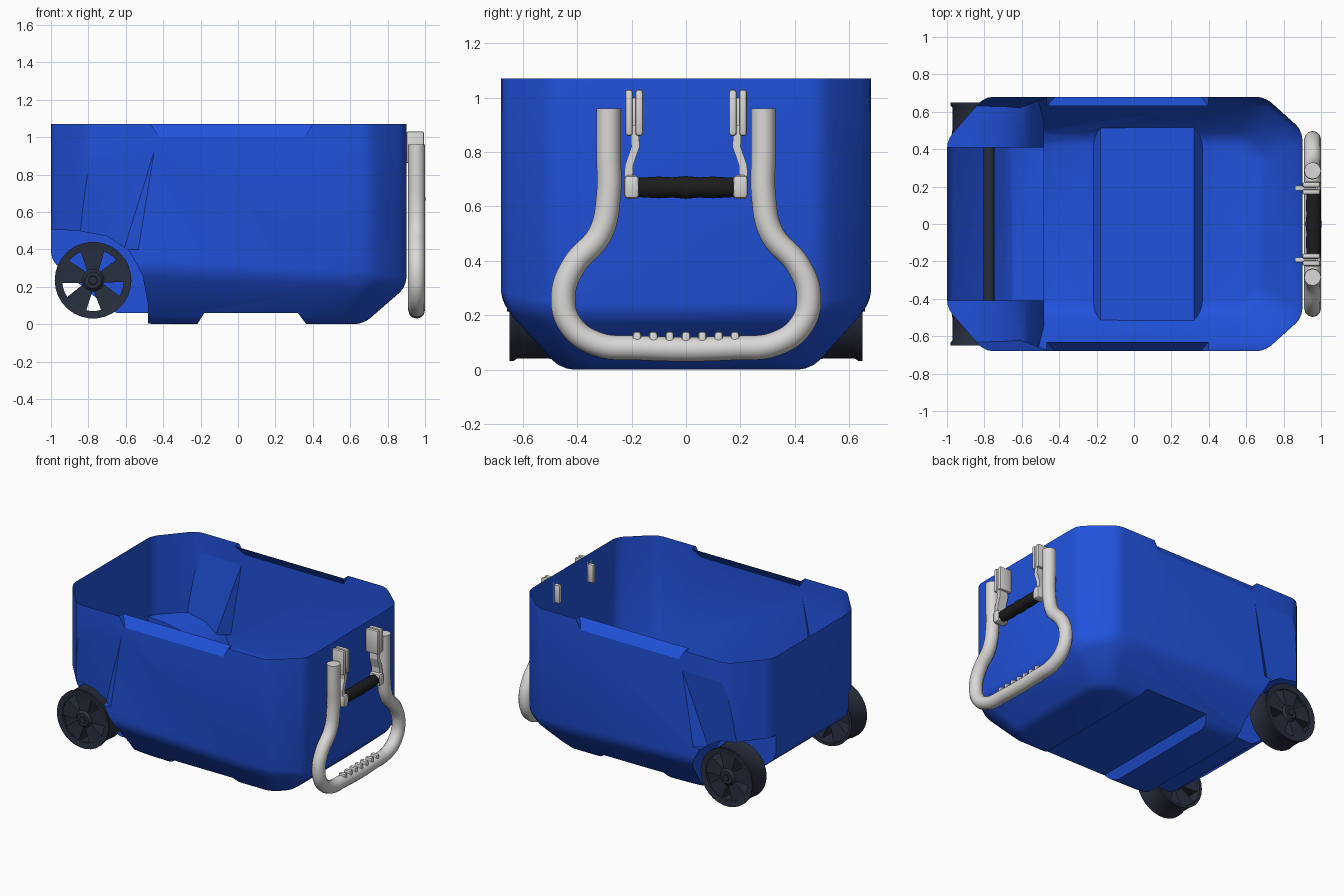
import bpy, bmesh, math
from mathutils import Vector

if "Cube" in bpy.data.objects:
    bpy.data.objects.remove(bpy.data.objects["Cube"])


def material(name, rgb):
    m = bpy.data.materials.new(name)
    m.use_nodes = True
    m.diffuse_color = (*rgb, 1)
    m.node_tree.nodes["Principled BSDF"].inputs["Base Color"].default_value = (*rgb, 1)
    return m


BLUE = material("blue plastic", (0.015, 0.085, 0.72))
WHITE = material("white plastic", (0.7, 0.69, 0.67))
BLACK = material("black rubber", (0.012, 0.012, 0.013))
NAVY = material("dark navy plastic", (0.021, 0.028, 0.048))


def finish(name, bm, mat, angle=35):
    bmesh.ops.recalc_face_normals(bm, faces=bm.faces)
    me = bpy.data.meshes.new(name)
    bm.to_mesh(me)
    bm.free()
    ob = bpy.data.objects.new(name, me)
    bpy.context.collection.objects.link(ob)
    me.materials.append(mat)
    smooth(ob, angle)
    return ob


def smooth(ob, angle=35):
    bpy.ops.object.select_all(action="DESELECT")
    ob.select_set(True)
    bpy.context.view_layer.objects.active = ob
    bpy.ops.object.shade_smooth_by_angle(angle=math.radians(angle))


def hull(name, points, mat, bevel=0, segments=2, skip_above=99):
    """Convex solid around points, with optional rounded edges."""
    bm = bmesh.new()
    for p in points:
        bm.verts.new(p)
    res = bmesh.ops.convex_hull(bm, input=bm.verts)
    bmesh.ops.delete(bm, geom=[v for v in bm.verts if not v.link_faces], context="VERTS")
    bmesh.ops.dissolve_limit(bm, angle_limit=0.02, verts=bm.verts, edges=bm.edges)
    if bevel:
        edges = [e for e in bm.edges if min(v.co.z for v in e.verts) < skip_above]
        bmesh.ops.bevel(bm, geom=edges, offset=bevel, segments=segments,
                        profile=0.5, affect="EDGES", clamp_overlap=True)
    return finish(name, bm, mat)


def box(name, x, y, z, mat, bevel=0):
    return hull(name, [(a, b, c) for a in x for b in y for c in z], mat, bevel)


def tube(name, points, radius, mat):
    cu = bpy.data.curves.new(name, "CURVE")
    cu.dimensions = "3D"
    cu.bevel_depth, cu.bevel_resolution = radius, 4
    cu.use_fill_caps, cu.resolution_u = True, 6
    sp = cu.splines.new("BEZIER")
    sp.bezier_points.add(len(points) - 1)
    for bp, p in zip(sp.bezier_points, points):
        bp.co = p
        bp.handle_left_type = bp.handle_right_type = "AUTO"
    ob = bpy.data.objects.new(name, cu)
    bpy.context.collection.objects.link(ob)
    cu.materials.append(mat)
    bpy.ops.object.select_all(action="DESELECT")
    ob.select_set(True)
    bpy.context.view_layer.objects.active = ob
    bpy.ops.object.convert(target="MESH")
    smooth(bpy.context.object)


def lathe(name, profile, centre, mat, steps=30, closed=True):
    """Spin (radius, y) profile around the y axis through centre."""
    bm = bmesh.new()
    rings = []
    for i in range(steps):
        a = math.tau * i / steps
        rings.append([bm.verts.new((centre[0] + r * math.cos(a), y, centre[1] + r * math.sin(a)))
                      for r, y in profile])
    n = len(profile)
    for i in range(steps):
        a, b = rings[i], rings[(i + 1) % steps]
        for j in range(n if closed else n - 1):
            k = (j + 1) % n
            bm.faces.new((a[j], a[k], b[k], b[j]))
    if not closed:
        for j in (0, n - 1):
            bm.faces.new([r[j] for r in rings])
    return finish(name, bm, mat)


# Tub: chamfered solid, later cut and opened at the top
pts = []
for s in (-1, 1):
    outline = [(-1, 0.45 * s), (-0.8, 0.68 * s), (0.7, 0.68 * s), (0.9, 0.5 * s)]
    pts += [(x, y, 1.07) for x, y in outline]
    pts += [(x, y, z) for (x, y), z in zip(outline, (0.34, 0.3, 0.24, 0.2))]
    pts += [(-0.66, 0.45 * s, 0.06), (-0.48, 0.46 * s, 0), (0.58, 0.46 * s, 0), (0.67, 0.36 * s, 0)]
tub = hull("tub", pts, BLUE, 0.045, 3, skip_above=1.0)

# Cutters: underside recesses, wheel wells, side tucks and rim ledges
arch = [(-1.1, 0.51), (-0.86, 0.5), (-0.7, 0.47), (-0.58, 0.39), (-0.51, 0.26), (-0.48, 0.1),
        (-0.48, -0.1), (-1.1, -0.1)]
cutters = [
    box("cut_rear_floor", (-0.8, -0.48), (-1, 1), (-0.1, 0.06), BLUE),
    hull("cut_mid_floor", [(x, y, z) for y in (-1, 1) for x, z in
                           ((-0.23, -0.02), (-0.18, 0.06), (0.32, 0.06), (0.38, -0.02))], BLUE),
]
for s in (-1, 1):
    cutters.append(hull("cut_well", [(x, y * s, z) for x, z in arch for y in (0.41, 0.8)], BLUE))
    cutters.append(hull("cut_tuck", [
        (-1.2, 0.683 * s, 0.95), (-0.44, 0.683 * s, 0.95), (-1.2, 0.62 * s, 0.4), (-0.61, 0.62 * s, 0.4),
        (-0.52, 0.69 * s, 0.4), (-1.2, 0.8 * s, 0.95), (-0.44, 0.8 * s, 0.95),
        (-1.2, 0.8 * s, 0.4), (-0.52, 0.8 * s, 0.4)], BLUE))
    cutters.append(hull("cut_ledge", [(x, y * s, z) for x, y, z in (
        (-0.47, 0.628, 1.075), (0.4, 0.628, 1.075), (-0.41, 0.69, 0.985), (0.35, 0.69, 0.985),
        (-0.47, 0.8, 1.075), (0.4, 0.8, 1.075), (-0.41, 0.8, 0.985), (0.35, 0.8, 0.985))], BLUE))
for c in cutters:
    c.hide_render = True
    mod = tub.modifiers.new(c.name, "BOOLEAN")
    mod.operation, mod.solver, mod.object = "DIFFERENCE", "EXACT", c
    bpy.ops.object.select_all(action="DESELECT")
    bpy.context.view_layer.objects.active = tub
    bpy.ops.object.modifier_apply(modifier=mod.name)
    bpy.data.objects.remove(c)

# Open the top
bm = bmesh.new()
bm.from_mesh(tub.data)
lid = [f for f in bm.faces if f.normal.z > 0.98 and f.calc_center_median().z > 1.05]
bmesh.ops.delete(bm, geom=lid, context="FACES")
bm.to_mesh(tub.data)
bm.free()
smooth(tub, 32)

# Wheels and axle
WX, WZ = -0.775, 0.235
lathe("axle", [(0.03, -0.62), (0.03, 0.62)], (WX, WZ), NAVY, 12, False)
for s, side in ((-1, "right"), (1, "left")):
    lathe(side + "_tyre", [(0.165, 0.625 * s), (0.165, 0.645 * s), (0.205, 0.65 * s), (0.205, 0.635 * s),
                           (0.195, 0.62 * s), (0.195, 0.51 * s), (0.2, 0.48 * s), (0.18, 0.48 * s),
                           (0.18, 0.61 * s)], (WX, WZ), NAVY)
    lathe(side + "_hub", [(0.06, 0.47 * s), (0.06, 0.635 * s), (0.045, 0.65 * s)], (WX, WZ), NAVY, 18, False)
    lathe(side + "_hub_cap", [(0.028, 0.64 * s), (0.024, 0.658 * s)], (WX, WZ), NAVY, 6, False)
    for k in range(5):
        a = math.radians(19 + 72 * k)
        pts = []
        for r, w, y0, y1 in ((0.03, 0.025, 0.52, 0.635), (0.1, 0.03, 0.52, 0.63), (0.18, 0.07, 0.5, 0.64)):
            for t in (-w, w):
                for y in (y0, y1):
                    pts.append((WX + r * math.cos(a) - t * math.sin(a), y * s,
                                WZ + r * math.sin(a) + t * math.cos(a)))
        hull(side + "_spoke", pts, NAVY)

# Tow handle
half = [(0.285, 0.96), (0.285, 0.8), (0.285, 0.64), (0.315, 0.5), (0.415, 0.38), (0.452, 0.27),
        (0.425, 0.165), (0.33, 0.095), (0.18, 0.08)]
path = [(0.955, -y, z) for y, z in half] + [(0.955, y, z) for y, z in reversed(half)]
tube("tow_handle", path, 0.045, WHITE)
for i in range(7):
    y = -0.18 + 0.06 * i
    box("finger_ridge", (0.93, 0.985), (y - 0.016, y + 0.016), (0.08, 0.14), WHITE, 0.012)

# Carry grip with its hanging links and brackets
lathe("carry_grip", [(0.036, -0.18), (0.041, -0.1), (0.038, -0.05), (0.043, 0), (0.038, 0.05),
                     (0.041, 0.1), (0.036, 0.18)], (0.96, 0.67), BLACK, 14, False)
for s, side in ((-1, "right"), (1, "left")):
    for y in (0.172, 0.21):
        box(side + "_bracket_prong", (0.9, 0.995), ((y - 0.014) * s, (y + 0.014) * s), (0.86, 1.03), WHITE, 0.01)
    box(side + "_bracket_pin", (0.86, 0.97), (0.178 * s, 0.205 * s), (0.87, 1.0), WHITE, 0.006)
    steps = [(0.19, 0.9), (0.186, 0.82), (0.21, 0.75), (0.212, 0.68)]
    for (y0, z0), (y1, z1) in zip(steps, steps[1:]):
        hull(side + "_link", [(x, (y + d) * s, z) for x in (0.92, 0.985) for d in (-0.015, 0.015)
                              for y, z in ((y0, z0), (y1, z1))], WHITE)
    box(side + "_grip_end", (0.915, 1.0), (0.172 * s, 0.228 * s), (0.628, 0.715), WHITE, 0.015)
